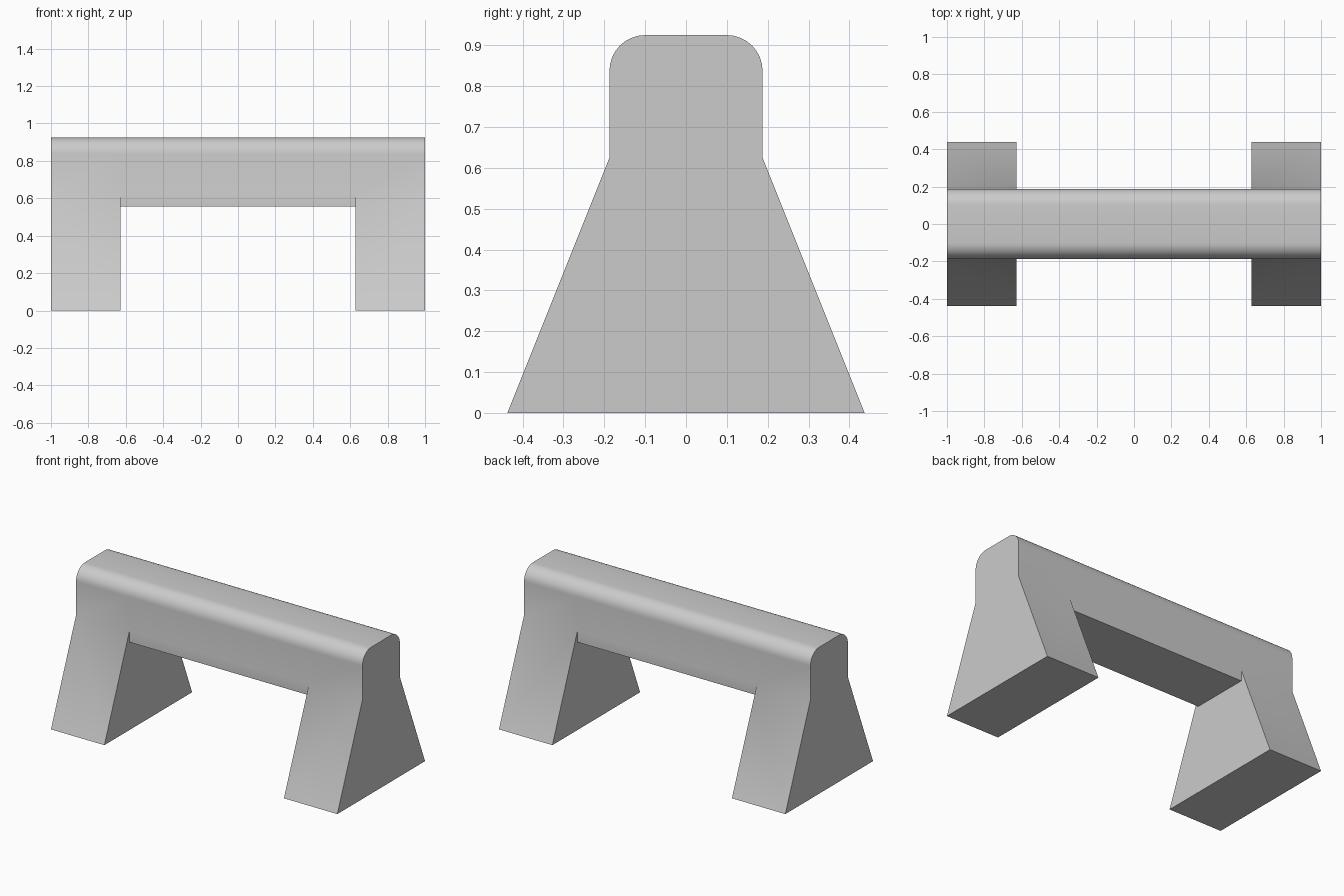
import bpy
import bmesh
from math import sin, cos, pi, radians

cube = bpy.data.objects.get("Cube")
if cube:
    bpy.data.objects.remove(cube, do_unlink=True)

OUTER, INNER = 1.0, 0.627        # leg extent in x
HALF, FOOT = 0.1875, 0.4375      # half depth of beam and of foot
TOP, KNEE, UNDER = 0.925, 0.625, 0.555
RADIUS, STEPS = 0.0875, 8

# Beam cross-section from the front knee over the rounded top to the back knee
front = [(-HALF, KNEE)]
for i in range(STEPS + 1):
    a = pi / 2 * i / STEPS
    front.append((-HALF + RADIUS * (1 - cos(a)), TOP - RADIUS * (1 - sin(a))))
profile = front + [(-y, z) for y, z in reversed(front)]

bm = bmesh.new()


def ring(x, points):
    return [bm.verts.new((x, y, z)) for y, z in points]


def strip(a, b):
    for i in range(len(a) - 1):
        bm.faces.new((a[i], b[i], b[i + 1], a[i + 1]))


# Beam skin in three lengths: over each leg and across the gap
stations = (-OUTER, -INNER, INNER, OUTER)
rings = [ring(x, profile) for x in stations]
for a, b in zip(rings, rings[1:]):
    strip(a, b)

# Lower lip and underside of the beam between the legs
lips = [ring(x, [(-HALF, UNDER), (HALF, UNDER)]) for x in (-INNER, INNER)]
strip(*[[r[0], lip[0], lip[1], r[-1]] for r, lip in zip(rings[1:3], lips)])

# Splayed legs: front, sole and back, then the outer and inner walls
feet = [ring(x, [(-FOOT, 0), (FOOT, 0)]) for x in stations]
for i, j, lip in ((0, 1, lips[0]), (3, 2, lips[1])):
    outer, inner = rings[i], rings[j]
    strip([outer[0], *feet[i], outer[-1]], [inner[0], *feet[j], inner[-1]])
    bm.faces.new((feet[i][0], outer[0], outer[-1], feet[i][1]))
    bm.faces.new(outer)
    bm.faces.new((feet[j][0], inner[0], lip[0]))
    bm.faces.new((feet[j][0], lip[0], lip[1], feet[j][1]))
    bm.faces.new((feet[j][1], lip[1], inner[-1]))

bmesh.ops.recalc_face_normals(bm, faces=bm.faces[:])
mesh = bpy.data.meshes.new("barrier")
bm.to_mesh(mesh)
bm.free()
barrier = bpy.data.objects.new("barrier", mesh)
bpy.context.collection.objects.link(barrier)

# Plain light grey finish
grey = bpy.data.materials.new("light grey")
grey.use_nodes = True
colour = (0.6, 0.6, 0.6, 1)
grey.diffuse_color = colour
grey.node_tree.nodes["Principled BSDF"].inputs["Base Color"].default_value = colour
mesh.materials.append(grey)

# Smooth the rounded edges and knees, keep the corners sharp
bpy.ops.object.select_all(action="DESELECT")
barrier.select_set(True)
bpy.context.view_layer.objects.active = barrier
bpy.ops.object.shade_smooth_by_angle(angle=radians(30))
